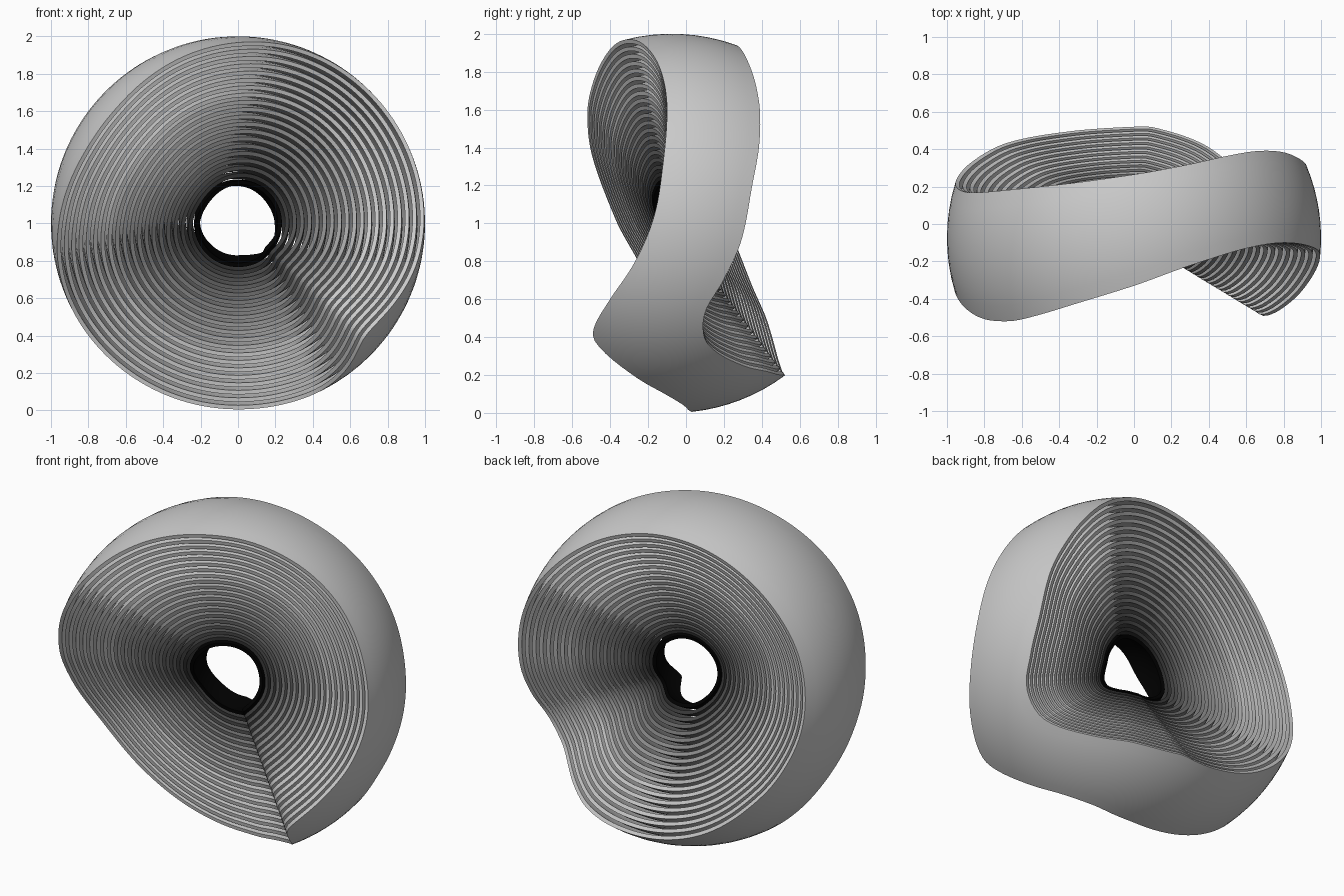
import bpy, bmesh, math

if "Cube" in bpy.data.objects:
    bpy.data.objects.remove(bpy.data.objects["Cube"])

# Rim depth (world y of the outer shell) by angle in the front view, degrees from +x
FRONT = [(-90, .03), (-82, .015), (-73, -.02), (-64, -.115), (-56, -.26), (-44, -.47), (-37, -.485),
         (-25, -.40), (-12, -.27), (0, -.18), (12, -.135), (36, -.10), (53, -.13),
         (72, -.22), (90, -.33), (108, -.42), (125, -.49), (139, -.52), (157, -.495),
         (179, -.37), (192, -.25), (210, -.09), (228, -.02), (250, .02)]
BACK = [(-90, .52), (-82, .515), (-65, .43), (-54, .30), (-41, .12), (-34, .09), (-27, .11),
        (-19, .19), (-6, .29), (13, .35), (27, .385), (42, .39), (56, .365), (71, .32),
        (90, .265), (115, .21), (146, .17), (161, .175), (180, .23), (198, .33),
        (217, .43), (245, .495)]

SEGMENTS, STEPS = 160, 8
RINGS, THICKNESS = 20, .022
INNER = .235          # radius of the smallest shell
CENTRE_Y = -.075      # common centre of all the spheres


def curve(table, angle):
    """Smooth periodic interpolation through the table."""
    n = len(table)

    def point(i):
        a, v = table[i % n]
        return a + 360 * (i // n), v

    i = max(k for k in range(n) if table[k][0] <= angle + 1e-6)
    (a0, v0), (a1, v1), (a2, v2), (a3, v3) = [point(i + k) for k in (-1, 0, 1, 2)]
    h = a2 - a1
    m1, m2 = (v2 - v0) / (a2 - a0) * h, (v3 - v1) / (a3 - a1) * h
    t = (angle - a1) / h
    return ((2*t**3 - 3*t**2 + 1) * v1 + (t**3 - 2*t**2 + t) * m1
            + (3*t**2 - 2*t**3) * v2 + (t**3 - t**2) * m2)


def ring_shell(name, size, shade):
    """Wavy band cut from a sphere of the given radius."""
    bm = bmesh.new()
    columns = []
    for s in range(SEGMENTS):
        deg = -90 + 360 * s / SEGMENTS
        a = math.radians(deg)
        lo = math.asin(curve(FRONT, deg) - CENTRE_Y)
        hi = math.asin(curve(BACK, deg) - CENTRE_Y)
        column = []
        for k in range(STEPS + 1):
            lat = lo + (hi - lo) * k / STEPS
            r = size * math.cos(lat)
            column.append(bm.verts.new((r * math.cos(a), size * math.sin(lat), r * math.sin(a))))
        columns.append(column)
    for s in range(SEGMENTS):
        c, d = columns[s], columns[(s + 1) % SEGMENTS]
        for k in range(STEPS):
            bm.faces.new((c[k], c[k + 1], d[k + 1], d[k]))
    # make normals point outward so the wall grows toward the centre
    bm.normal_update()
    f = next(iter(bm.faces))
    if f.normal.dot(f.calc_center_median()) < 0:
        bmesh.ops.reverse_faces(bm, faces=bm.faces[:])
    mesh = bpy.data.meshes.new(name)
    bm.to_mesh(mesh)
    bm.free()
    ob = bpy.data.objects.new(name, mesh)
    bpy.context.collection.objects.link(ob)
    ob.location = (0, CENTRE_Y, 1)
    mat = bpy.data.materials.new(name + "_grey")
    mat.diffuse_color = (shade, shade, shade, 1)
    mat.use_nodes = True
    mat.node_tree.nodes["Principled BSDF"].inputs["Base Color"].default_value = mat.diffuse_color
    mesh.materials.append(mat)
    wall = ob.modifiers.new("wall", 'SOLIDIFY')
    wall.thickness, wall.offset = THICKNESS, -1
    bpy.ops.object.select_all(action='DESELECT')
    ob.select_set(True)
    bpy.context.view_layer.objects.active = ob
    bpy.ops.object.modifier_apply(modifier=wall.name)
    bpy.ops.object.shade_smooth_by_angle(angle=math.radians(35))


# Nested shells, evenly spaced, fading from grey outside to black at the hole
for i in range(RINGS):
    t = i / (RINGS - 1)
    ring_shell(f"ring_shell_{i + 1:02d}", 1 - (1 - INNER) * t, .8 * (1 - t))
